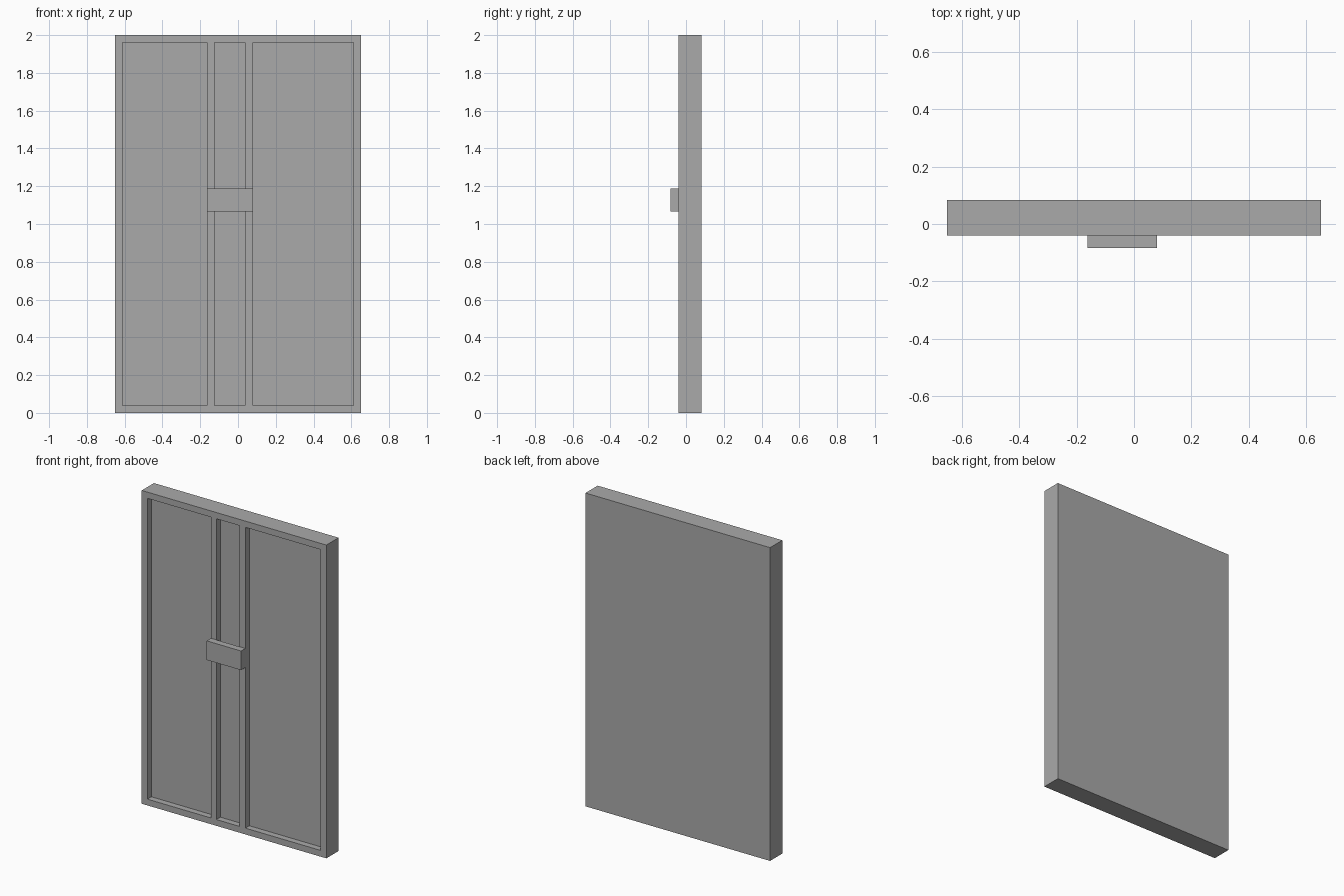
import bpy
import bmesh
from mathutils import Matrix, Vector

cube = bpy.data.objects.get("Cube")
if cube:
    bpy.data.objects.remove(cube, do_unlink=True)

grey = bpy.data.materials.new("plain grey")
grey.use_nodes = True
colour = (0.4, 0.4, 0.4, 1)
grey.diffuse_color = colour
grey.node_tree.nodes["Principled BSDF"].inputs["Base Color"].default_value = colour


def box_mesh(low, high):
    """Return a bmesh box between two corners."""
    low, high = Vector(low), Vector(high)
    bm = bmesh.new()
    bmesh.ops.create_cube(bm, size=1, matrix=Matrix.Translation((low + high) / 2)
                          @ Matrix.Diagonal((*(high - low), 1)))
    return bm


def finish(bm, name):
    mesh = bpy.data.meshes.new(name)
    bm.to_mesh(mesh)
    bm.free()
    mesh.materials.append(grey)
    obj = bpy.data.objects.new(name, mesh)
    bpy.context.collection.objects.link(obj)
    return obj


WIDTH, FRONT, BACK, RIM = 0.652, -0.04, 0.083, 0.04
panels = [(-0.612, -0.163), (-0.125, 0.038), (0.08, 0.612)]

# Door slab, cut along the panel borders
door = box_mesh((-WIDTH, FRONT, 0), (WIDTH, BACK, 2))
cuts = [((x, 0, 0), (1, 0, 0)) for pair in panels for x in pair]
cuts += [((0, 0, z), (0, 0, 1)) for z in (RIM, 2 - RIM)]
for point, normal in cuts:
    bmesh.ops.bisect_plane(door, geom=door.verts[:] + door.edges[:] + door.faces[:],
                           plane_co=point, plane_no=normal)

# Sink the three panels into the front
door.normal_update()
sunken = []
for face in door.faces:
    c = face.calc_center_median()
    if face.normal.y < -0.9 and RIM < c.z < 2 - RIM and any(a < c.x < b for a, b in panels):
        sunken.append(face)
bmesh.ops.inset_individual(door, faces=sunken, thickness=0, depth=-0.04)

# Merge the leftover flat cuts
bmesh.ops.dissolve_limit(door, angle_limit=0.01, verts=door.verts[:], edges=door.edges[:])
finish(door, "door_panel")

# Handle block bridging the two middle bars
finish(box_mesh((-0.163, -0.083, 1.065), (0.08, FRONT, 1.187)), "handle")
